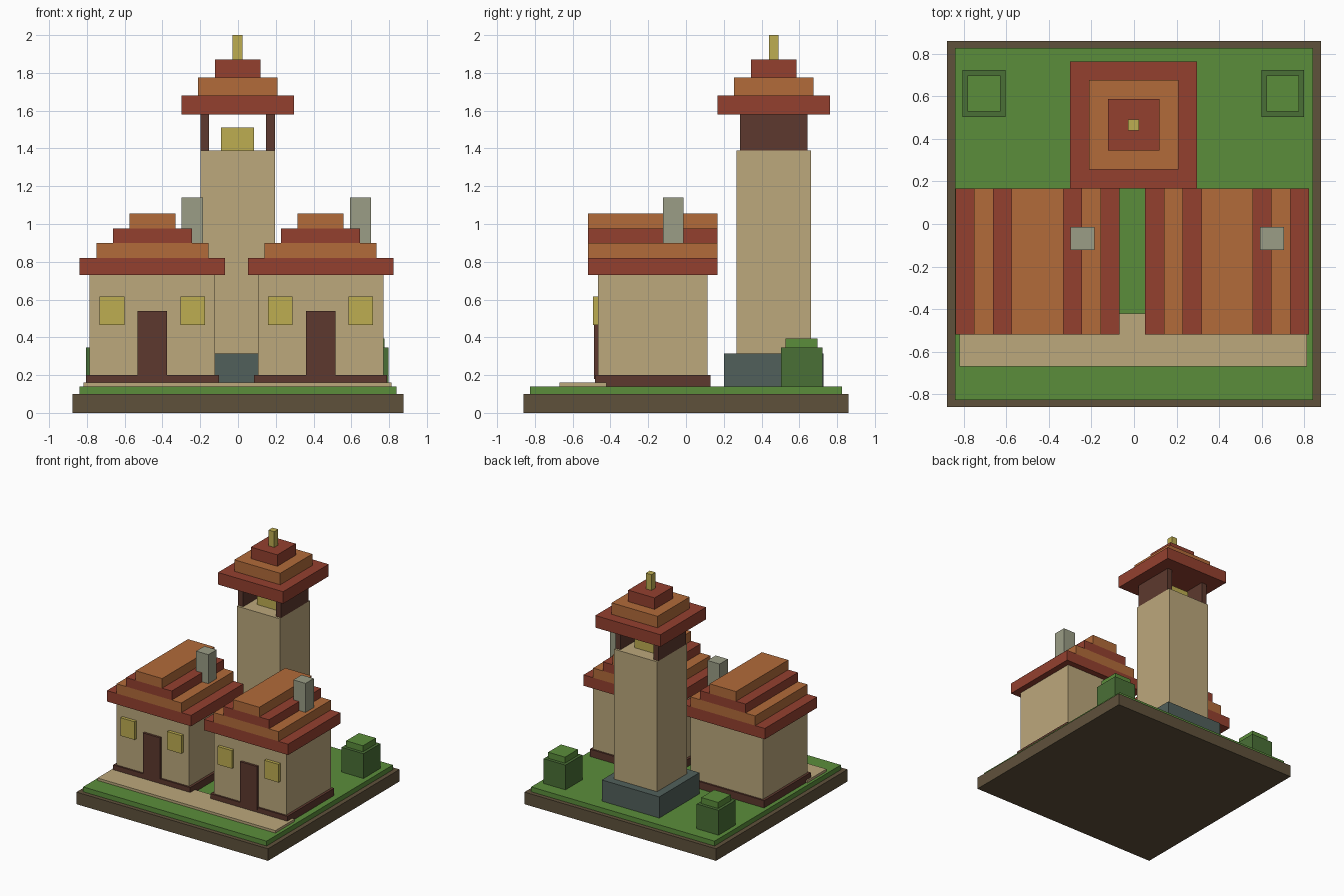
import bpy
import bmesh

if "Cube" in bpy.data.objects:
    bpy.data.objects.remove(bpy.data.objects["Cube"])


def material(name, hex_code):
    """Flat colour from an sRGB hex code, stored as linear values."""
    def lin(c):
        c /= 255
        return c / 12.92 if c <= 0.04045 else ((c + 0.055) / 1.055) ** 2.4
    m = bpy.data.materials.new(name)
    m.diffuse_color = [lin(int(hex_code[i:i + 2], 16)) for i in (0, 2, 4)] + [1]
    m.use_nodes = True
    m.node_tree.nodes["Principled BSDF"].inputs["Base Color"].default_value = m.diffuse_color
    return m


SOIL = material("soil brown", "5F513B")
GRASS = material("grass green", "5B8D3B")
LEAF = material("leaf green", "4A7036")
PLASTER = material("sand plaster", "BCA87C")
WOOD = material("dark wood", "5D392E")
RED = material("red tile", "94402F")
ORANGE = material("orange tile", "B26B3A")
GOLD = material("gold", "BEAE51")
GREY = material("grey stone", "9B9D86")
SLATE = material("slate", "51605B")


def box(name, cx, cy, hx, hy, z0, z1, mat):
    """Box from centre, half sizes and bottom/top heights."""
    bm = bmesh.new()
    bmesh.ops.create_cube(bm, size=2)
    for v in bm.verts:
        v.co.x *= hx
        v.co.y *= hy
        v.co.z *= (z1 - z0) / 2
    mesh = bpy.data.meshes.new(name)
    bm.to_mesh(mesh)
    bm.free()
    mesh.materials.append(mat)
    ob = bpy.data.objects.new(name, mesh)
    ob.location = (cx, cy, (z0 + z1) / 2)
    bpy.context.collection.objects.link(ob)
    return ob


# Ground
box("base_slab", 0, 0, 0.877, 0.86, 0, 0.10, SOIL)
box("lawn", 0, 0, 0.84, 0.826, 0.10, 0.14, GRASS)
box("path", -0.003, -0.545, 0.815, 0.125, 0.14, 0.16, PLASTER)


def house(side, cx):
    cy = -0.176
    box(side + "_foundation", cx, cy, 0.353, 0.306, 0.14, 0.20, WOOD)
    box(side + "_walls", cx, cy, 0.332, 0.291, 0.20, 0.73, PLASTER)
    # Stepped roof in alternating tile colours
    levels = (0.73, 0.82, 0.90, 0.975, 1.055)
    for i, half in enumerate((0.385, 0.297, 0.209, 0.121)):
        box(f"{side}_roof_step_{i + 1}", cx, cy, half, 0.342,
            levels[i], levels[i + 1], (RED, ORANGE)[i % 2])
    box(side + "_chimney", cx + 0.211, -0.068, 0.056, 0.054, 0.85, 1.14, GREY)
    # Door and two windows on the front
    box(side + "_door", cx, -0.474, 0.078, 0.012, 0.18, 0.54, WOOD)
    for s in (-1, 1):
        box(f"{side}_window_{'left' if s < 0 else 'right'}",
            cx + s * 0.214, -0.477, 0.065, 0.016, 0.465, 0.615, GOLD)


house("left_house", -0.453)
house("right_house", 0.437)

# Bell tower
TX, TY = -0.002, 0.465
box("tower_footing", TX, TY, 0.263, 0.263, 0.14, 0.315, SLATE)
box("tower_shaft", TX, TY, 0.197, 0.197, 0.315, 1.39, PLASTER)
for s in (-1, 1):
    box(f"belfry_wall_{'left' if s < 0 else 'right'}",
        TX + s * 0.174, TY, 0.023, 0.178, 1.39, 1.58, WOOD)
box("bell", TX, TY, 0.087, 0.087, 1.39, 1.51, GOLD)
tower_levels = (1.58, 1.68, 1.775, 1.87)
for i, half in enumerate((0.298, 0.21, 0.121)):
    box(f"tower_roof_step_{i + 1}", TX, TY, half, half,
        tower_levels[i], tower_levels[i + 1], (RED, ORANGE)[i % 2])
box("finial", TX, TY, 0.026, 0.026, 1.87, 2.0, GOLD)

# Back corner shrubs
for side, x in (("left", -0.704), ("right", 0.698)):
    box(side + "_shrub", x, 0.612, 0.1, 0.11, 0.14, 0.345, LEAF)
    box(side + "_shrub_top", x, 0.612, 0.077, 0.084, 0.345, 0.395, GRASS)
